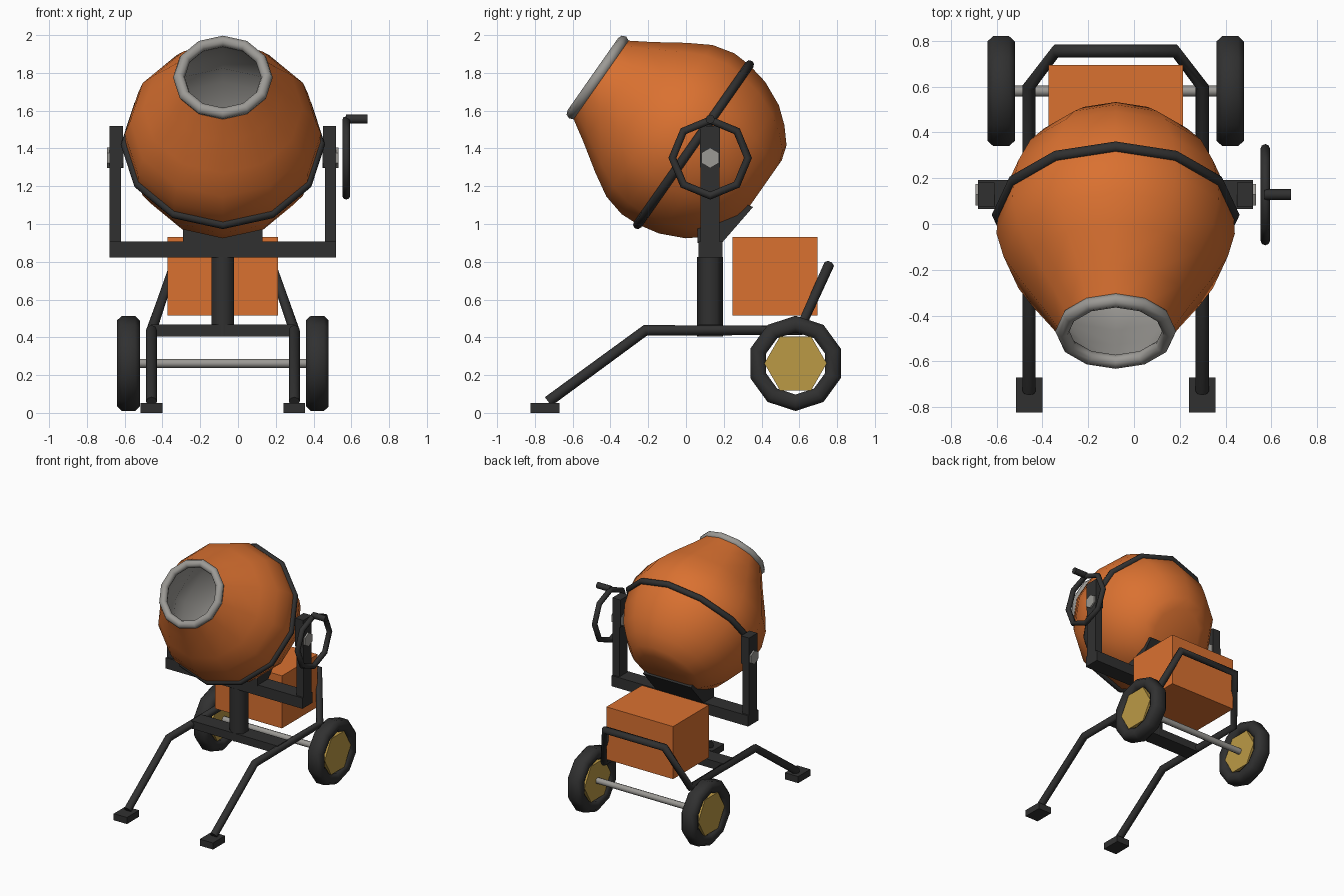
import bpy, bmesh
from math import radians, pi, sin, cos
from mathutils import Matrix, Vector

if "Cube" in bpy.data.objects:
    bpy.data.objects.remove(bpy.data.objects["Cube"], do_unlink=True)

CX = -0.08       # symmetry plane of the machine
PIVOT_Y = 0.128  # yoke plane


def material(name, r, g, b):
    m = bpy.data.materials.new(name)
    m.use_nodes = True
    m.diffuse_color = (r, g, b, 1)
    for n in m.node_tree.nodes:
        if n.type == 'BSDF_PRINCIPLED':
            n.inputs["Base Color"].default_value = (r, g, b, 1)
            n.inputs["Roughness"].default_value = 0.6
    return m


ORANGE = material("orange_paint", 0.7, 0.165, 0.03)
BLACK = material("black_steel", 0.03, 0.03, 0.03)
METAL = material("bare_metal", 0.33, 0.32, 0.30)
GOLD = material("hub_yellow", 0.5, 0.32, 0.06)


def finish(bm, name, mat, matrix=Matrix(), smooth=None, flip=False):
    bmesh.ops.recalc_face_normals(bm, faces=bm.faces)
    if flip:
        bmesh.ops.reverse_faces(bm, faces=bm.faces)
    me = bpy.data.meshes.new(name)
    bm.to_mesh(me)
    bm.free()
    me.transform(matrix)
    me.materials.append(mat)
    ob = bpy.data.objects.new(name, me)
    bpy.context.collection.objects.link(ob)
    if smooth:
        bpy.ops.object.select_all(action='DESELECT')
        ob.select_set(True)
        bpy.context.view_layer.objects.active = ob
        bpy.ops.object.shade_smooth_by_angle(angle=radians(smooth))
    return ob


def box(name, mat, x, y, z):
    """Box from (low, high) pairs."""
    bm = bmesh.new()
    bmesh.ops.create_cube(bm, size=1)
    for v in bm.verts:
        v.co = [p[0] + (c + 0.5) * (p[1] - p[0]) for p, c in zip((x, y, z), v.co)]
    return finish(bm, name, mat)


def lathe(name, mat, profile, sides, matrix, closed=False, smooth=60, flip=False):
    """Turn (radius, height) points around local z."""
    bm = bmesh.new()
    pts = [bm.verts.new((r, 0, h)) for r, h in profile]
    pairs = list(zip(pts, pts[1:])) + ([(pts[-1], pts[0])] if closed else [])
    edges = [bm.edges.new(p) for p in pairs]
    bmesh.ops.spin(bm, geom=pts + edges, cent=(0, 0, 0), axis=(0, 0, 1),
                   angle=2 * pi, steps=sides, use_duplicate=False)
    bmesh.ops.remove_doubles(bm, verts=bm.verts, dist=0.0005)
    return finish(bm, name, mat, matrix, smooth, flip)


def ring(name, mat, major, minor, sides, matrix):
    prof = [(major + minor * cos(a * pi / 4), minor * sin(a * pi / 4)) for a in range(8)]
    return lathe(name, mat, prof, sides, matrix, closed=True)


def rod(name, mat, radius, length, sides, matrix, smooth=None):
    """Capped cylinder centred on the matrix, along local z."""
    h = length / 2
    return lathe(name, mat, [(0, -h), (radius, -h), (radius, h), (0, h)],
                 sides, matrix, smooth=smooth)


def tube(name, mat, points, radius):
    cu = bpy.data.curves.new(name, 'CURVE')
    cu.dimensions = '3D'
    cu.bevel_depth = radius
    cu.bevel_resolution = 2
    cu.use_fill_caps = True
    sp = cu.splines.new('POLY')
    sp.points.add(len(points) - 1)
    for p, co in zip(sp.points, points):
        p.co = (*co, 1)
    sp.use_smooth = True
    cu.materials.append(mat)
    ob = bpy.data.objects.new(name, cu)
    bpy.context.collection.objects.link(ob)
    return ob


def along_x(x, y, z, roll=0):
    """Local z along world x, local x along world vertical plus a roll."""
    return (Matrix.Translation((x, y, z)) @ Matrix.Rotation(pi / 2, 4, 'Y')
            @ Matrix.Rotation(roll, 4, 'Z'))


# Tilted drum with lining, mouth ring and waist band
tilt = Matrix.Translation((CX, 0.04, 1.42)) @ Matrix.Rotation(radians(55), 4, 'X')
shell = [(0, -.43), (.2, -.43), (.28, -.405), (.36, -.335), (.43, -.25), (.49, -.12),
         (.515, 0), (.52, .1), (.49, .22), (.42, .34), (.32, .49), (.24, .62)]
lathe("drum", ORANGE, shell, 12, tilt)
lining = [(max(r - .022, 0), h + (.03 if h < 0 else -.004)) for r, h in shell]
lathe("drum_lining", METAL, lining, 12, tilt, flip=True)
ring("mouth_ring", METAL, .233, .031, 12, tilt @ Matrix.Translation((0, 0, .62)))
ring("drum_band", BLACK, .517, .024, 12, tilt)

# Cradle bracket under the drum
bm = bmesh.new()
side = [bm.verts.new((CX - .21, y, z)) for y, z in
        ((.06, .9), (.19, .9), (.355, 1.09), (.22, 1.14), (.06, 1.0))]
face = bm.faces.new(side)
out = bmesh.ops.extrude_face_region(bm, geom=[face])
bmesh.ops.translate(bm, vec=(.42, 0, 0),
                    verts=[g for g in out["geom"] if isinstance(g, bmesh.types.BMVert)])
finish(bm, "drum_cradle", BLACK)

# Yoke, post and chassis crossbar
box("yoke_beam", BLACK, (CX - .6, CX + .6), (.065, .192), (.822, .907))
rod("center_post", BLACK, .069, .42, 6,
    Matrix.Translation((CX, PIVOT_Y, .615)) @ Matrix.Rotation(pi / 2, 4, 'Z'), smooth=70)
box("chassis_crossbar", BLACK, (CX - .38, CX + .38), (.065, .192), (.405, .468))

# Engine housing
box("motor_housing", ORANGE, (CX - .293, CX + .293), (.247, .695), (.515, .932))

# Chassis tube: foot, rail, push handle, and back down the other side
half = [(.378, -.73, .06), (.378, -.215, .437), (.378, .6, .437), (.26, .755, .78)]
path = [(CX - x, y, z) for x, y, z in half] + [(CX + x, y, z) for x, y, z in reversed(half)]
tube("chassis_and_handle", BLACK, path, .029)

# Paired parts
tyre = [(.252, -.035), (.252, .035), (.228, .06), (.192, .06),
        (.165, .045), (.165, -.045), (.192, -.06), (.228, -.06)]
WHEEL_Y, WHEEL_Z = .58, .262
for s, label in ((-1, "right"), (1, "left")):
    arm = sorted((CX + s * .6, CX + s * .54))
    block = sorted((CX + s * .6, CX + s * .53))
    foot = CX + s * .378
    box(label + "_yoke_arm", BLACK, arm, (.078, .178), (.9, 1.5))
    box(label + "_bearing_block", BLACK, block, (.075, .181), (1.3, 1.52))
    rod(label + "_pivot_pin", METAL, .054, .085, 6, along_x(CX + s * .57, PIVOT_Y, 1.35))
    box(label + "_foot", BLACK, (foot - .058, foot + .058), (-.822, -.67), (0, .052))
    at = CX + s * .5
    lathe(label + "_tyre", BLACK, tyre, 10, along_x(at, WHEEL_Y, WHEEL_Z), closed=True)
    rod(label + "_hub", GOLD, .165, .1, 6, along_x(at, WHEEL_Y, WHEEL_Z, pi / 2))
rod("axle", METAL, .024, 1.0, 8, along_x(CX, WHEEL_Y, WHEEL_Z), smooth=60)

# Tilting handwheel with its grip
ring("handwheel", BLACK, .2, .021, 8, along_x(.573, PIVOT_Y, 1.35))
rod("handwheel_grip", BLACK, .024, .115, 8, along_x(.628, PIVOT_Y, 1.555), smooth=60)
